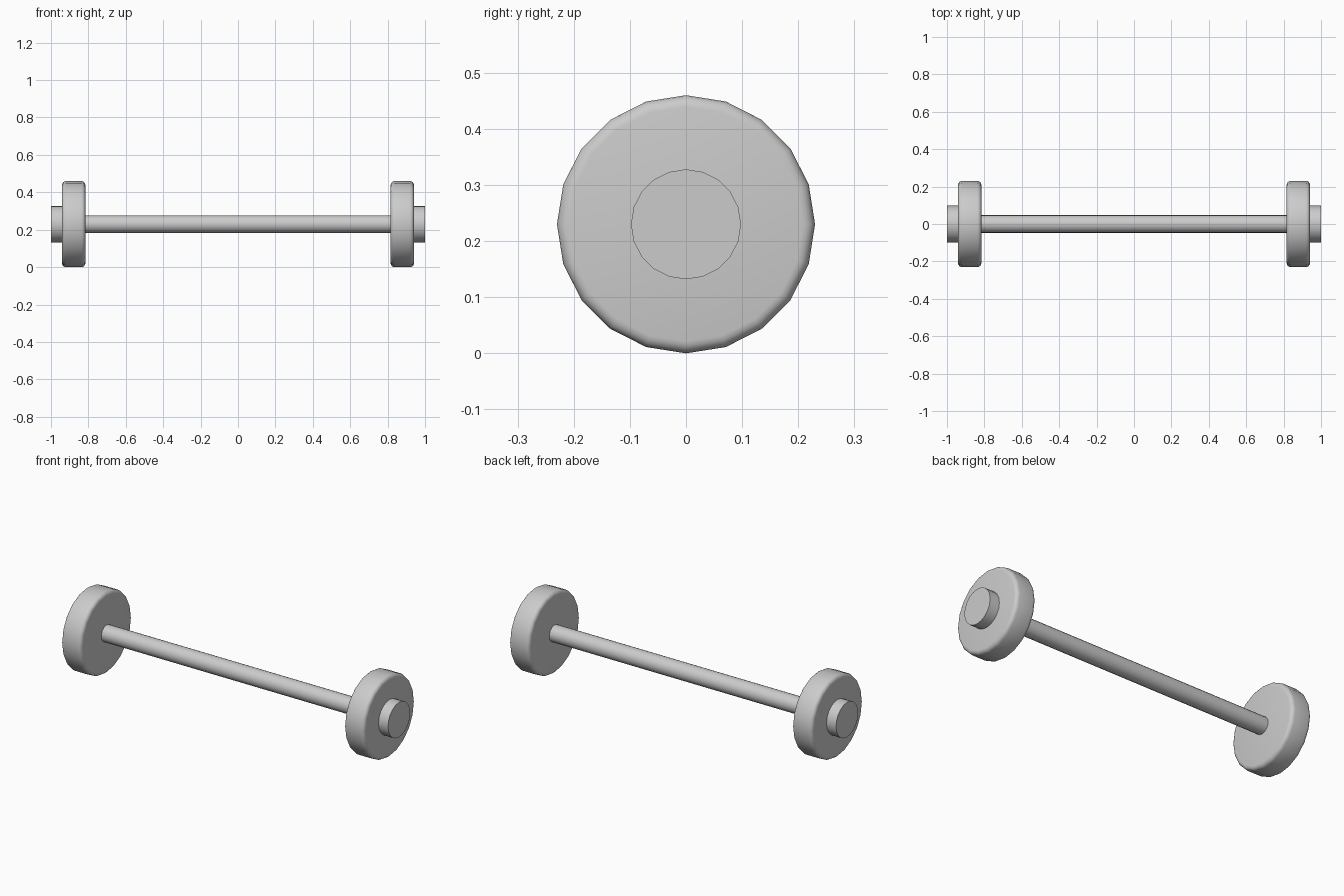
import bpy, bmesh, math
from mathutils import Matrix

if "Cube" in bpy.data.objects:
    bpy.data.objects.remove(bpy.data.objects["Cube"])

CENTRE_Z = 0.23
SIDES = 20


def x_cylinder(name, radius, x0, x1, bevel=0.0):
    """Cylinder lying along x, with optional rounded rims."""
    bm = bmesh.new()
    turn = Matrix.Rotation(math.pi / 2, 4, 'Y')
    bmesh.ops.create_cone(bm, cap_ends=True, segments=SIDES, radius1=radius,
                          radius2=radius, depth=abs(x1 - x0), matrix=turn)
    if bevel:
        rims = [e for e in bm.edges if e.calc_face_angle(0) > math.radians(60)]
        bmesh.ops.bevel(bm, geom=rims, offset=bevel, offset_type='OFFSET',
                        segments=4, profile=0.5, affect='EDGES')
    bmesh.ops.recalc_face_normals(bm, faces=bm.faces)
    mesh = bpy.data.meshes.new(name)
    bm.to_mesh(mesh)
    bm.free()
    obj = bpy.data.objects.new(name, mesh)
    obj.location = ((x0 + x1) / 2, 0, CENTRE_Z)
    bpy.context.collection.objects.link(obj)
    bpy.ops.object.select_all(action='DESELECT')
    obj.select_set(True)
    bpy.context.view_layer.objects.active = obj
    bpy.ops.object.shade_smooth_by_angle(angle=math.radians(35))
    return obj


# Long bar joining the wheels
x_cylinder("axle", 0.047, -0.85, 0.85)

# Wheel and outer hub cap at each end
for side, label in ((-1, "left"), (1, "right")):
    x_cylinder(label + "_wheel", 0.23, side * 0.816, side * 0.941, bevel=0.021)
    x_cylinder(label + "_hub_cap", 0.098, side * 0.92, side * 1.0)
